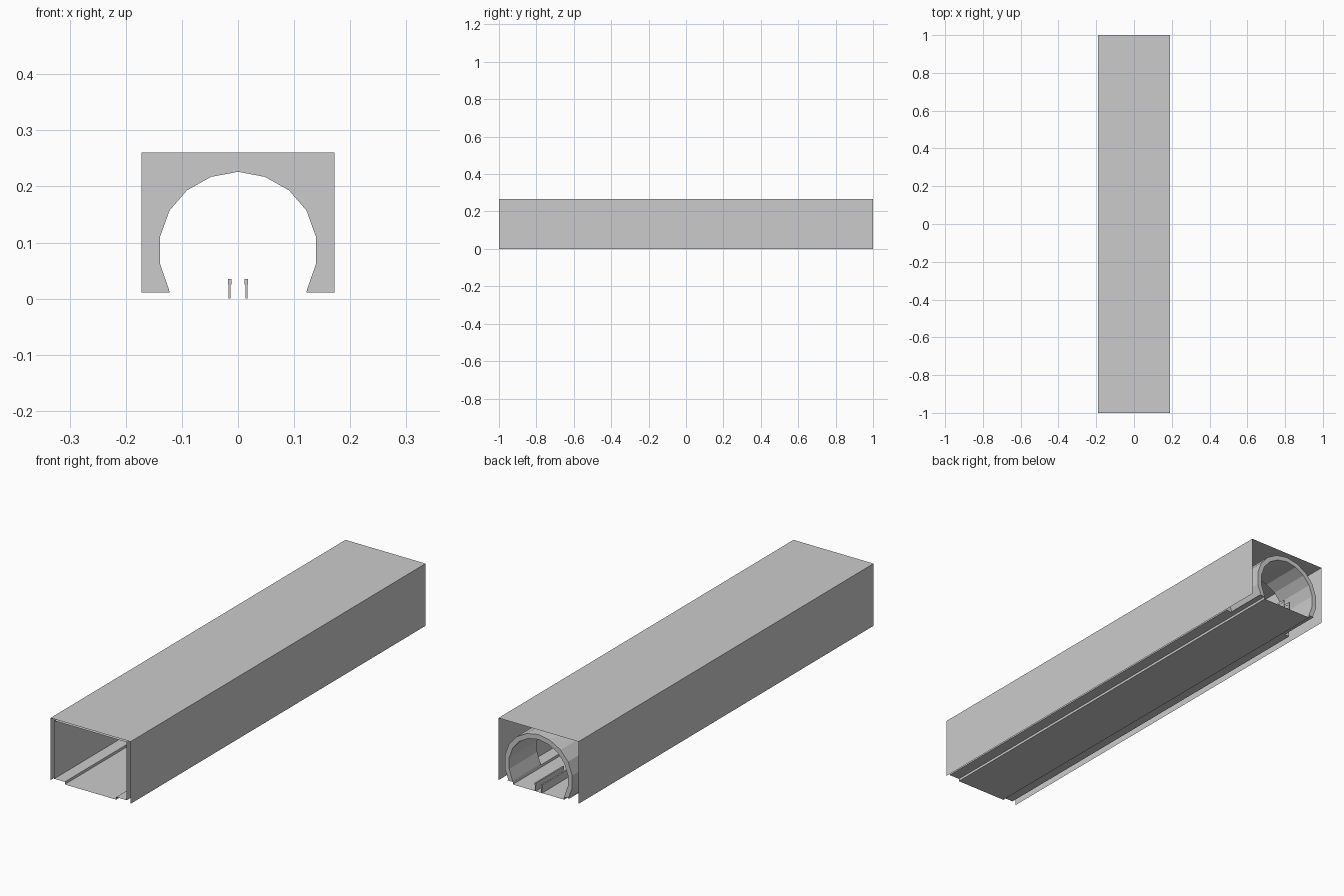
import bpy

if "Cube" in bpy.data.objects:
    bpy.data.objects.remove(bpy.data.objects["Cube"])

FRONT, PORTAL, BACK = -1.0, 0.81, 1.0


def mesh_object(name, verts, faces):
    mesh = bpy.data.meshes.new(name)
    mesh.from_pydata(verts, [], faces)
    mesh.update()
    obj = bpy.data.objects.new(name, mesh)
    bpy.context.collection.objects.link(obj)
    return obj


def extrude(name, profile, y0, y1, closed=False, caps=None):
    """Sweep an x/z profile along y; caps lists profile index loops to fill."""
    n = len(profile)
    verts = [(x, y, z) for y in (y0, y1) for x, z in profile]
    count = n if closed else n - 1
    faces = [(i, (i + 1) % n, n + (i + 1) % n, n + i) for i in range(count)]
    for loop in caps or []:
        faces.append(tuple(loop))
        faces.append(tuple(n + i for i in reversed(loop)))
    return mesh_object(name, verts, faces)


def mirrored(half):
    """Right half (bottom to top, ending on x = 0) to a full left-to-right arch."""
    return [(-x, z) for x, z in half[:-1]] + half[::-1]


# Arch cross-sections
inner = mirrored([(0.122, 0.011), (0.123, 0.016), (0.139, 0.062), (0.139, 0.11),
                  (0.122, 0.157), (0.091, 0.193), (0.048, 0.217), (0, 0.226)])
cz, s = 0.085, 1.15
outer = [(x * s, max(0.011, cz + (z - cz) * s)) for x, z in inner]
outer[0], outer[-1] = (-0.147, 0.011), (0.147, 0.011)
n = len(inner)

# Outer shell: thin roof and sides, open at both ends
extrude("outer_shell", [(-0.19, 0), (-0.19, 0.267), (0.19, 0.267), (0.19, 0)], FRONT, BACK)

# Inner box passage
extrude("inner_passage", [(-0.172, 0.011), (-0.172, 0.26), (0.172, 0.26), (0.172, 0.011)],
        FRONT, PORTAL)

# Floor trough with side ledges, then plain trough under the arch
extrude("passage_floor", [(-0.172, 0.011), (-0.122, 0.011), (-0.122, 0), (0.122, 0),
                          (0.122, 0.011), (0.172, 0.011)], FRONT, PORTAL)
extrude("arch_floor", [(-0.122, 0.011), (-0.122, 0), (0.122, 0), (0.122, 0.011)], PORTAL, BACK)

# Portal wall with the arch opening
wall = [(-0.172, 0.011), (-0.172, 0.26), (0.172, 0.26), (0.172, 0.011)]
outline = wall + inner[::-1]
mesh_object("portal_wall", [(x, PORTAL, z) for x, z in outline], [tuple(range(len(outline)))])

# Thick arched lining
ring_caps = [(i, i + 1, 2 * n - 2 - i, 2 * n - 1 - i) for i in range(n - 1)]
lining = extrude("arch_lining", inner + outer[::-1], PORTAL, BACK, closed=True)
extra = mesh_object("lining_end", [(x, BACK, z) for x, z in inner + outer[::-1]],
                    [tuple(range(2 * n))])

# Pair of centre rails: narrow web with a wider head
for side, label in ((-1, "left"), (1, "right")):
    for part, half, z0, z1 in (("web", 0.002, 0, 0.025), ("head", 0.003, 0.025, 0.035)):
        x = side * 0.015
        extrude(f"{label}_rail_{part}",
                [(x - half, z0), (x - half, z1), (x + half, z1), (x + half, z0)],
                PORTAL, BACK, closed=True, caps=[(0, 1, 2, 3)])
